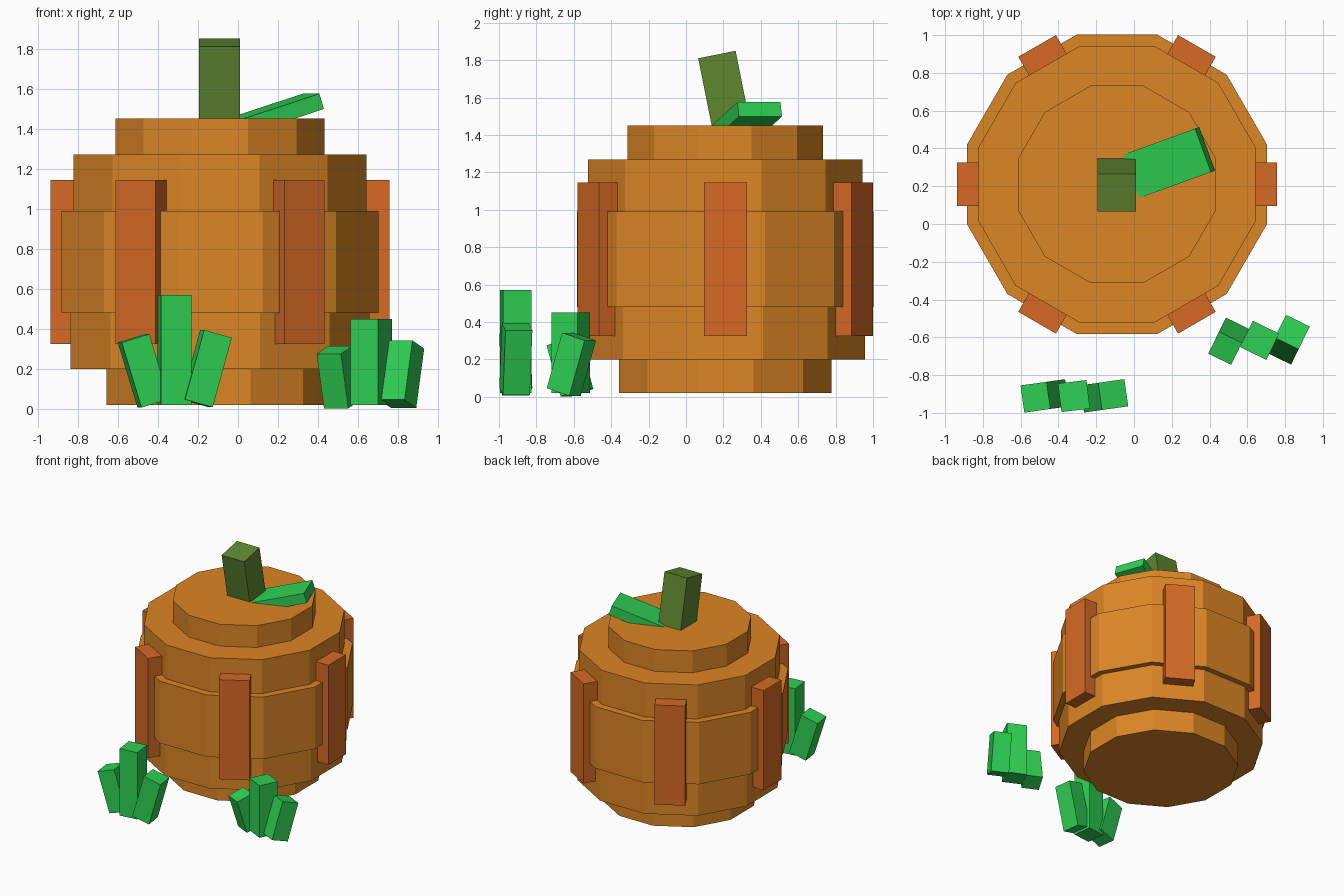
import bpy
import bmesh
import math
from mathutils import Matrix, Vector

if "Cube" in bpy.data.objects:
    bpy.data.objects.remove(bpy.data.objects["Cube"], do_unlink=True)


def make_material(name, rgb):
    mat = bpy.data.materials.new(name)
    mat.use_nodes = True
    color = (*rgb, 1.0)
    mat.diffuse_color = color
    mat.node_tree.nodes["Principled BSDF"].inputs["Base Color"].default_value = color
    return mat


ORANGE = make_material("pumpkin orange", (0.716, 0.238, 0.018))
RUST = make_material("rib rust orange", (0.672, 0.144, 0.018))
GREEN = make_material("leaf green", (0.027, 0.631, 0.087))
OLIVE = make_material("stem olive", (0.114, 0.242, 0.030))


def add_object(name, bm, mat):
    bmesh.ops.recalc_face_normals(bm, faces=bm.faces)
    mesh = bpy.data.meshes.new(name)
    bm.to_mesh(mesh)
    bm.free()
    mesh.materials.append(mat)
    obj = bpy.data.objects.new(name, mesh)
    bpy.context.collection.objects.link(obj)
    return obj


def add_box(name, size, mat, matrix, pivot=(0, 0, 0)):
    """Box whose pivot (in half sizes) sits at the matrix origin."""
    bm = bmesh.new()
    offset = Vector([-p * s / 2 for p, s in zip(pivot, size)])
    bmesh.ops.create_cube(bm, size=1, matrix=Matrix.Translation(offset) @ Matrix.Diagonal((*size, 1)))
    obj = add_object(name, bm, mat)
    obj.matrix_world = matrix
    return obj


def place(location, yaw=0, tilt=0, axis="X"):
    return (Matrix.Translation(location) @ Matrix.Rotation(math.radians(yaw), 4, "Z")
            @ Matrix.Rotation(math.radians(tilt), 4, axis))


# Stepped twelve-sided pumpkin body: (flat-to-centre distance, bottom, top)
CENTRE = Vector((-0.09, 0.21, 0))
SIDES = 12
TIERS = [(0.568, 0.02, 0.20), (0.748, 0.20, 0.48), (0.793, 0.48, 0.99),
         (0.733, 0.99, 1.27), (0.522, 1.27, 1.45)]
bm = bmesh.new()
rings = []
for apothem, bottom, top in TIERS:
    radius = apothem / math.cos(math.pi / SIDES)
    for z in (bottom, top):
        angles = [(i + 0.5) * math.tau / SIDES for i in range(SIDES)]
        rings.append([bm.verts.new((radius * math.cos(a), radius * math.sin(a), z)) for a in angles])
for low, high in zip(rings, rings[1:]):
    for i in range(SIDES):
        j = (i + 1) % SIDES
        bm.faces.new((low[i], low[j], high[j], high[i]))
bm.faces.new(rings[0][::-1])
bm.faces.new(rings[-1])
add_object("pumpkin_body", bm, ORANGE).location = CENTRE

# Six upright ribs around the body
for i in range(6):
    yaw = i * 60
    outward = Matrix.Rotation(math.radians(yaw), 3, "Z") @ Vector((0.846, 0, 0.735))
    add_box(f"rib_{i + 1}", (0.23, 0.23, 0.82), RUST, place(CENTRE + outward, yaw), pivot=(1, 0, 0))

# Leaning stem and the leaf beside it
add_box("stem", (0.205, 0.204, 0.43), OLIVE, place((-0.092, 0.165, 1.83), 0, 11.4), pivot=(0, 0, 1))
add_box("stem_leaf", (0.50, 0.245, 0.08), GREEN,
        place((0.365, 0.39, 1.575), 20, -17.2, "Y"), pivot=(1, 0, 1))

# Grass blades: top centre, width, length, yaw, tilt, tilt axis
BLADES = {
    "front_grass_middle": ((-0.318, -0.911, 0.57), 0.152, 0.55, 7, 0, "X"),
    "front_grass_right": ((-0.522, -0.917, 0.353), 0.145, 0.34, 8, -17, "Y"),
    "front_grass_left": ((-0.110, -0.903, 0.375), 0.145, 0.36, 8, 15.5, "Y"),
    "side_grass_middle": ((0.665, -0.616, 0.45), 0.155, 0.43, -26, 0, "X"),
    "side_grass_right": ((0.482, -0.658, 0.295), 0.135, 0.285, -26, 17, "X"),
    "side_grass_left": ((0.838, -0.572, 0.322), 0.14, 0.31, -26, -17, "X"),
}
for name, (top, width, length, yaw, tilt, axis) in BLADES.items():
    add_box(name, (width, width, length), GREEN, place(top, yaw, tilt, axis), pivot=(0, 0, 1))
